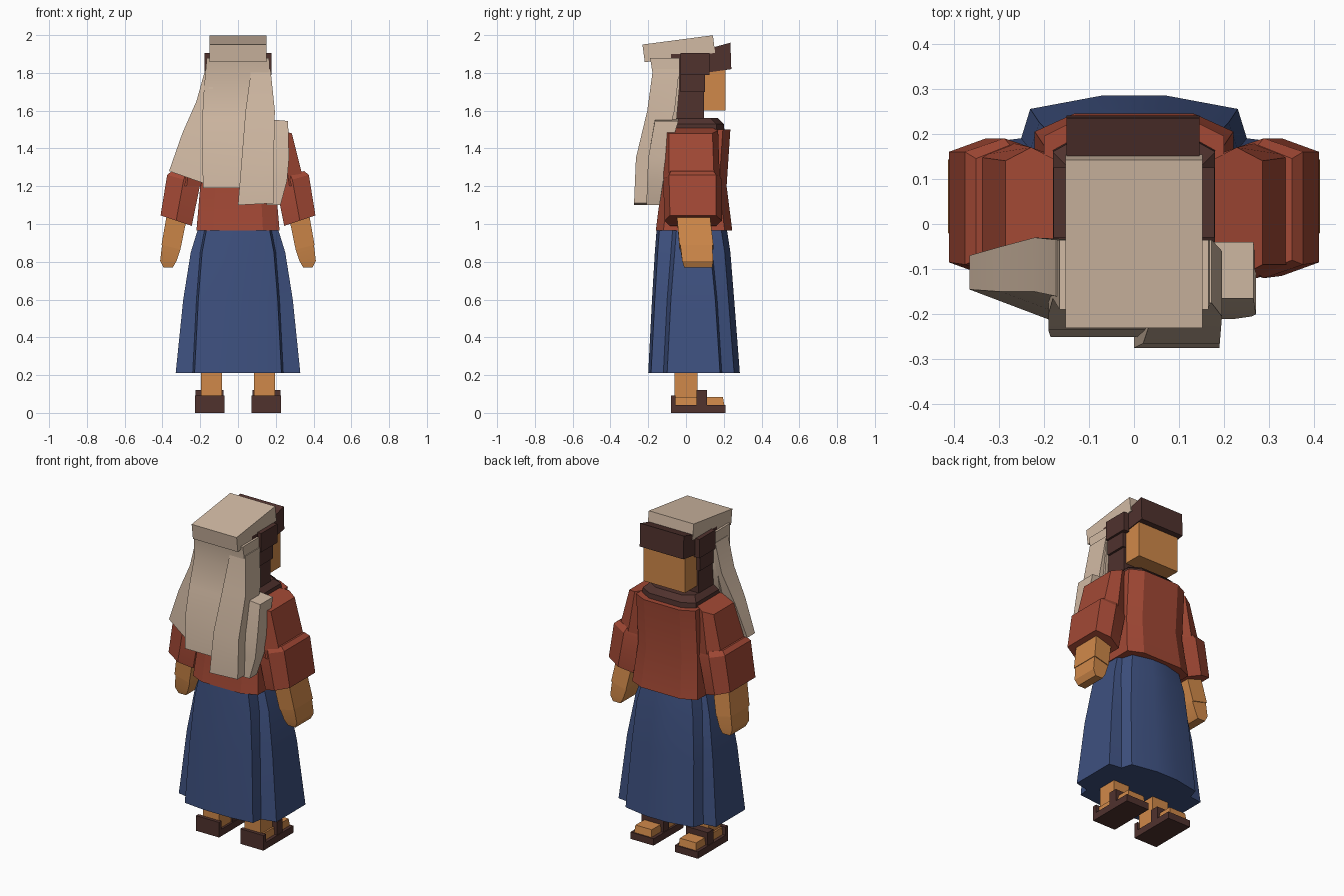
import bpy, bmesh, math

cube = bpy.data.objects.get("Cube")
if cube:
    bpy.data.objects.remove(cube, do_unlink=True)


def material(name, r, g, b):
    m = bpy.data.materials.new(name)
    m.use_nodes = True
    m.diffuse_color = (r, g, b, 1)
    m.node_tree.nodes["Principled BSDF"].inputs["Base Color"].default_value = (r, g, b, 1)
    return m


LINEN = material("linen", 0.64, 0.49, 0.37)
RED = material("rust_red", 0.36, 0.065, 0.035)
BLUE = material("indigo", 0.047, 0.08, 0.21)
SKIN = material("skin", 0.63, 0.25, 0.068)
BROWN = material("dark_brown", 0.08, 0.032, 0.027)


def loft(name, rings, mat, side=1):
    """Join equal-sized rings of 3D points into one closed solid."""
    bm = bmesh.new()
    loops = [[bm.verts.new((side * x, y, z)) for x, y, z in ring] for ring in rings]
    n = len(loops[0])
    for a, b in zip(loops, loops[1:]):
        for i in range(n):
            j = (i + 1) % n
            bm.faces.new((a[i], a[j], b[j], b[i]))
    bm.faces.new(loops[0])
    bm.faces.new(loops[-1])
    bmesh.ops.recalc_face_normals(bm, faces=bm.faces)
    me = bpy.data.meshes.new(name)
    bm.to_mesh(me)
    bm.free()
    me.materials.append(mat)
    ob = bpy.data.objects.new(name, me)
    bpy.context.collection.objects.link(ob)
    bpy.context.view_layer.objects.active = ob
    bpy.ops.object.select_all(action="DESELECT")
    ob.select_set(True)
    bpy.ops.object.shade_smooth_by_angle(angle=math.radians(25))
    return ob


def rect(z, x0, x1, y0, y1, tilt=0, shear=0):
    """Rectangular ring; tilt lifts the x1 side, shear moves the x1 side in y."""
    return [(x0, y0, z), (x1, y0 + shear, z + tilt),
            (x1, y1 + shear, z + tilt), (x0, y1, z)]


def ridged(z, x0, x1, y0, y1, tilt=0, ridge=0.03):
    """Rectangle with a raised ridge in the middle of its front and back."""
    xm, zm = (x0 + x1) / 2, z + tilt / 2
    return [(x0, y0 + ridge, z), (xm, y0, zm), (x1, y0 + ridge, z + tilt),
            (x1, y1 - ridge, z + tilt), (xm, y1, zm), (x0, y1 - ridge, z)]


def octagon(z, w, y0, y1, cut=0.04):
    """Wide octagonal ring with shallow slanted corners."""
    c = w * 0.6
    return [(-c, y0, z), (c, y0, z), (w, y0 + cut, z), (w, y1 - cut, z),
            (c, y1, z), (-c, y1, z), (-w, y1 - cut, z), (-w, y0 + cut, z)]


def box(name, x0, x1, y0, y1, z0, z1, mat, side=1):
    return loft(name, [rect(z0, x0, x1, y0, y1), rect(z1, x0, x1, y0, y1)], mat, side)


# Skirt: wide centre panel with recessed side panels
def pleated(z, w, c, y0, y1, s0, s1):
    half = [(c * 0.4, y0), (c, y0 + 0.015), (c + 0.01, s0), (w, s0 + 0.02),
            (w, s1 - 0.01), (c + 0.02, s1), (c, y1 - 0.03), (c * 0.3, y1)]
    return [(x, y, z) for x, y in half] + [(-x, y, z) for x, y in reversed(half)]


loft("skirt", [
    pleated(0.21, 0.33, 0.23, -0.20, 0.285, -0.12, 0.19),
    pleated(0.60, 0.29, 0.21, -0.18, 0.255, -0.10, 0.165),
    pleated(0.85, 0.25, 0.19, -0.165, 0.235, -0.08, 0.14),
    pleated(0.98, 0.21, 0.165, -0.155, 0.215, -0.07, 0.12)], BLUE)

# Tunic body and collar
loft("tunic", [octagon(0.965, 0.22, -0.16, 0.245), octagon(1.20, 0.20, -0.13, 0.215),
               octagon(1.50, 0.20, -0.12, 0.235)], RED)
loft("collar", [octagon(1.48, 0.18, -0.11, 0.205), octagon(1.53, 0.18, -0.11, 0.20),
                octagon(1.56, 0.15, -0.10, 0.17)], BROWN)

# Limbs, mirrored on both sides
for side, label in ((1, "left"), (-1, "right")):
    loft(label + "_upper_sleeve", [
        ridged(1.20, 0.19, 0.355, -0.12, 0.18),
        ridged(1.51, 0.17, 0.285, -0.12, 0.17, -0.03)], RED, side)
    loft(label + "_cuff", [
        ridged(0.99, 0.245, 0.41, -0.115, 0.19, 0.055),
        ridged(1.21, 0.20, 0.375, -0.12, 0.19, 0.05),
        ridged(1.25, 0.20, 0.35, -0.11, 0.175, 0.03)], RED, side)
    loft(label + "_forearm", [
        rect(0.865, 0.305, 0.405, -0.035, 0.145, 0.025),
        rect(1.06, 0.265, 0.375, -0.05, 0.125)], SKIN, side)
    loft(label + "_hand", [
        rect(0.77, 0.345, 0.395, -0.01, 0.14),
        rect(0.805, 0.325, 0.412, -0.02, 0.143),
        rect(0.865, 0.305, 0.402, -0.03, 0.14, 0.025)], SKIN, side)

    box(label + "_leg", 0.085, 0.195, -0.06, 0.06, 0.03, 0.30, SKIN, side)
    loft(label + "_foot", [rect(0.03, 0.09, 0.21, -0.06, 0.205),
                           rect(0.085, 0.095, 0.205, -0.06, 0.195)], SKIN, side)
    box(label + "_sandal_sole", 0.072, 0.228, -0.08, 0.21, 0, 0.042, BROWN, side)
    box(label + "_sandal_heel", 0.072, 0.228, -0.08, -0.055, 0.04, 0.092, BROWN, side)
    box(label + "_sandal_strap", 0.076, 0.224, 0.055, 0.11, 0.03, 0.12, BROWN, side)
    # Stepped side locks
    box(label + "_upper_lock", 0.10, 0.178, -0.03, 0.125, 1.79, 1.905, BROWN, side)
    box(label + "_lower_lock", 0.10, 0.165, -0.03, 0.10, 1.70, 1.80, BROWN, side)

# Head and hair
box("face", -0.14, 0.14, -0.03, 0.21, 1.60, 1.86, SKIN)
box("hair", -0.152, 0.152, -0.08, 0.096, 1.52, 1.90, BROWN)
loft("fringe", [
    [(-0.15, 0.10, 1.80), (0.145, 0.10, 1.80), (0.145, 0.24, 1.82), (-0.15, 0.24, 1.82)],
    [(-0.15, 0.09, 1.92), (0.145, 0.09, 1.92), (0.145, 0.235, 1.96), (-0.15, 0.235, 1.96)]],
    BROWN)

# Tilted cap of the head cloth
cap = box("cloth_cap", -0.152, 0.152, -0.188, 0.188, -0.047, 0.047, LINEN)
cap.location = (0, -0.038, 1.928)
cap.rotation_euler.x = math.radians(7.5)

# Hanging folds of the head cloth
loft("cloth_back", [
    rect(1.19, -0.185, 0.06, -0.25, -0.15),
    rect(1.40, -0.19, 0.13, -0.235, -0.12),
    rect(1.55, -0.19, 0.17, -0.20, -0.05),
    rect(1.72, -0.18, 0.17, -0.165, -0.035),
    rect(1.88, -0.165, 0.165, -0.19, -0.035)], LINEN)
loft("cloth_wing", [
    rect(1.215, -0.18, -0.365, -0.215, -0.14, 0.065, 0.07),
    rect(1.45, -0.16, -0.295, -0.20, -0.10, 0.03, 0.05),
    rect(1.65, -0.14, -0.22, -0.17, -0.05, 0.0, 0.02),
    rect(1.82, -0.12, -0.173, -0.16, -0.035)], LINEN)
loft("cloth_strip", [
    rect(1.10, 0.0, 0.19, -0.275, -0.15, 0.01),
    rect(1.35, 0.02, 0.19, -0.265, -0.13),
    rect(1.60, 0.04, 0.195, -0.205, -0.06),
    rect(1.82, 0.07, 0.172, -0.175, -0.035)], LINEN)
loft("cloth_side_fold", [
    rect(1.10, 0.15, 0.225, -0.21, -0.14),
    rect(1.22, 0.16, 0.26, -0.205, -0.12, 0.01),
    rect(1.35, 0.16, 0.27, -0.20, -0.10),
    rect(1.555, 0.16, 0.265, -0.165, -0.04, -0.01)], LINEN)
